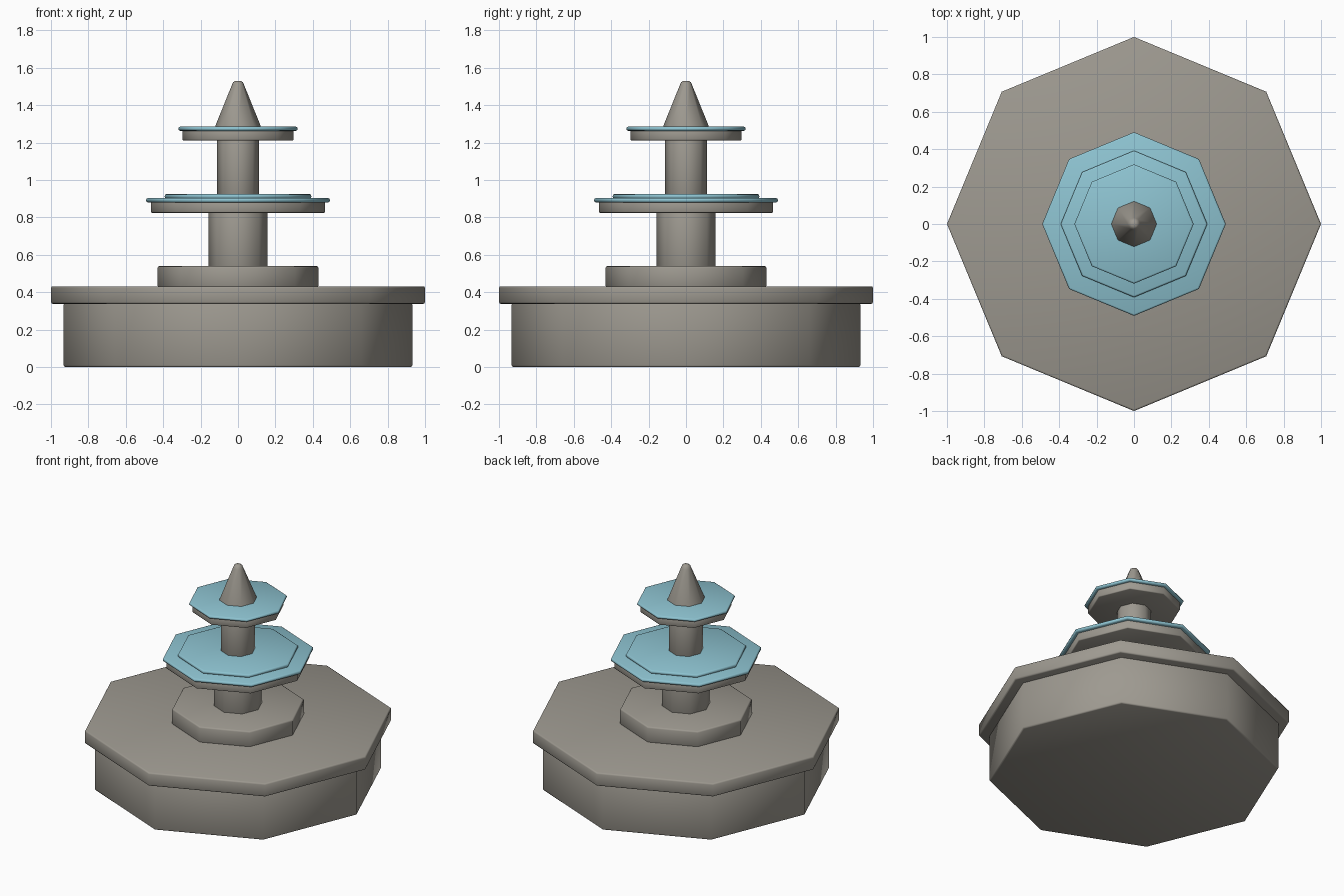
import bpy, bmesh, math

if "Cube" in bpy.data.objects:
    bpy.data.objects.remove(bpy.data.objects["Cube"])

SIDES = 8


def material(name, rgb):
    m = bpy.data.materials.new(name)
    m.diffuse_color = (*rgb, 1.0)
    m.use_nodes = True
    m.node_tree.nodes["Principled BSDF"].inputs["Base Color"].default_value = m.diffuse_color
    return m


stone = material("warm grey stone", (0.34, 0.32, 0.28))
water = material("pale blue water", (0.27, 0.55, 0.64))


def turned(name, profile, mat):
    """Octagonal solid from (radius, z) points, bottom to top, a corner on +x."""
    bm = bmesh.new()
    rings = [[bm.verts.new((r * math.cos(a), r * math.sin(a), z))
              for a in (2 * math.pi * i / SIDES for i in range(SIDES))]
             for r, z in profile]
    for low, high in zip(rings, rings[1:]):
        for i in range(SIDES):
            j = (i + 1) % SIDES
            bm.faces.new((low[i], low[j], high[j], high[i]))
    bm.faces.new(rings[0][::-1])
    bm.faces.new(rings[-1])
    mesh = bpy.data.meshes.new(name)
    bm.to_mesh(mesh)
    bm.free()
    mesh.materials.append(mat)
    obj = bpy.data.objects.new(name, mesh)
    bpy.context.collection.objects.link(obj)
    bpy.ops.object.select_all(action='DESELECT')
    obj.select_set(True)
    bpy.context.view_layer.objects.active = obj
    bpy.ops.object.shade_smooth_by_angle(angle=math.radians(50))
    return obj


def slab(name, r, z0, z1, mat, b=0.01):
    """Octagonal slab with softened top and bottom edges."""
    c = b * 0.3
    return turned(name, [(r - b, z0), (r - c, z0 + c), (r, z0 + b),
                         (r, z1 - b), (r - c, z1 - c), (r - b, z1)], mat)


# Basin
slab("basin_wall", 0.932, 0.0, 0.345, stone)
slab("basin_rim", 1.0, 0.338, 0.432, stone)
slab("plinth", 0.43, 0.425, 0.54, stone)

# Lower tier
slab("lower_column", 0.158, 0.53, 0.835, stone, 0.004)
slab("lower_bowl", 0.466, 0.825, 0.885, stone, 0.006)
slab("lower_water", 0.491, 0.88, 0.904, water)
slab("lower_water_step", 0.392, 0.9, 0.925, water)

# Upper tier
slab("upper_column", 0.111, 0.915, 1.22, stone, 0.004)
slab("upper_bowl", 0.298, 1.212, 1.268, stone, 0.006)
slab("upper_water", 0.319, 1.263, 1.285, water)

# Pointed finial
turned("finial", [(0.122, 1.278), (0.121, 1.29), (0.034, 1.505),
                  (0.027, 1.522), (0.015, 1.53)], stone)
